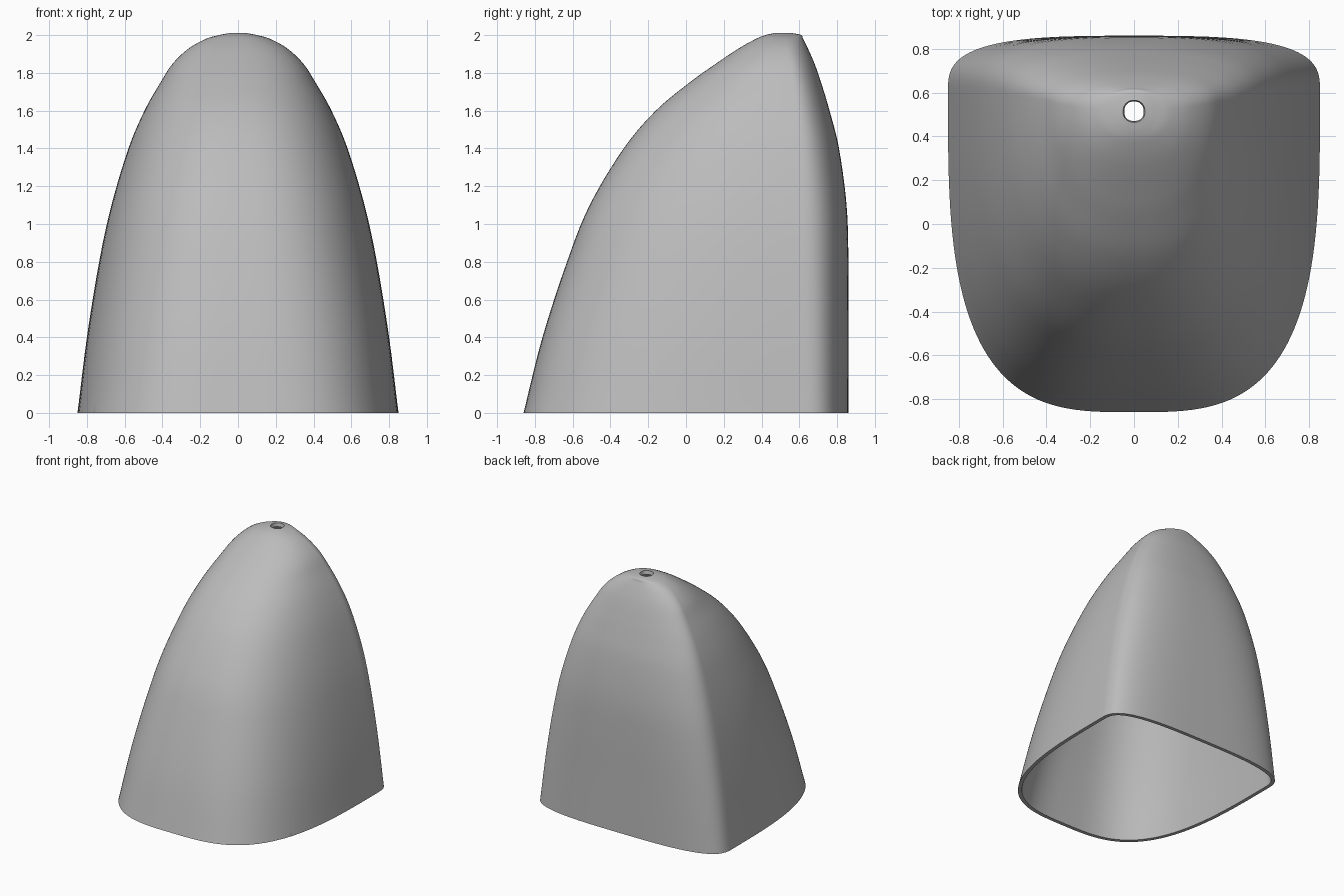
import bpy, bmesh, math

if "Cube" in bpy.data.objects:
    bpy.data.objects.remove(bpy.data.objects["Cube"], do_unlink=True)

SEGMENTS = 160
STEPS = 5
WALL = 0.03

# Stations up the shell: height, half width, front y, back y
STATIONS = [
    (-0.1, 0.87, -0.885, 0.86),
    (0, 0.85, -0.86, 0.86),
    (0.4, 0.8, -0.76, 0.86),
    (0.8, 0.735, -0.63, 0.86),
    (1.1, 0.67, -0.51, 0.85),
    (1.4, 0.58, -0.33, 0.81),
    (1.6, 0.495, -0.16, 0.76),
    (1.75, 0.41, 0.02, 0.715),
    (1.85, 0.345, 0.16, 0.68),
    (1.93, 0.26, 0.28, 0.645),
    (1.98, 0.17, 0.37, 0.62),
    (2.0, 0.1, 0.42, 0.61),
    (2.01, 0.05, 0.465, 0.565),
]


def catmull(a, b, c, d, t):
    return 0.5 * (2 * b + (c - a) * t + (2 * a - 5 * b + 4 * c - d) * t ** 2
                  + (3 * b - a - 3 * c + d) * t ** 3)


def smooth_stations(points):
    """Interpolate smoothly between the stations."""
    last = len(points) - 1
    out = []
    for i in range(last):
        quad = (points[max(i - 1, 0)], points[i], points[i + 1], points[min(i + 2, last)])
        for s in range(STEPS):
            out.append([catmull(*vals, s / STEPS) for vals in zip(*quad)])
    out.append(points[last])
    return out


def section(z, width, front, back):
    """Rounded plan outline: long bow at the front, flat back with soft corners."""
    centre = 0.6 - 0.085 * (max(z, 0) / 2) ** 6
    power = 3.2 - 0.5 * max(z, 0)
    ring = []
    for k in range(SEGMENTS):
        angle = math.tau * k / SEGMENTS
        c, s = math.cos(angle), math.sin(angle)
        reach = back - centre if s > 0 else centre - front
        x = math.copysign(abs(c) ** (2 / power), c) * width
        y = math.copysign(abs(s) ** (2 / power), s) * reach + centre
        ring.append((x, y, z))
    return ring


def cut(target, cutter):
    cutter.hide_render = True
    mod = target.modifiers.new("Cut", 'BOOLEAN')
    mod.operation = 'DIFFERENCE'
    mod.solver = 'EXACT'
    mod.object = cutter
    bpy.context.view_layer.objects.active = target
    bpy.ops.object.modifier_apply(modifier=mod.name)
    bpy.data.objects.remove(cutter, do_unlink=True)


def box(low, high):
    centre = [(a + b) / 2 for a, b in zip(low, high)]
    bpy.ops.mesh.primitive_cube_add(size=1, location=centre)
    obj = bpy.context.object
    obj.scale = [b - a for a, b in zip(low, high)]
    bpy.context.view_layer.update()
    return obj


# Lofted outer skin
bm = bmesh.new()
rings = [[bm.verts.new(p) for p in section(*st)] for st in smooth_stations(STATIONS)]
for lower, upper in zip(rings, rings[1:]):
    for k in range(SEGMENTS):
        n = (k + 1) % SEGMENTS
        bm.faces.new((lower[k], lower[n], upper[n], upper[k]))
mesh = bpy.data.meshes.new("domed_shell")
bm.to_mesh(mesh)
bm.free()
shell = bpy.data.objects.new("domed_shell", mesh)
bpy.context.collection.objects.link(shell)

# Wall thickness
solid = shell.modifiers.new("Wall", 'SOLIDIFY')
solid.thickness = WALL
solid.offset = -1
bpy.context.view_layer.objects.active = shell
bpy.ops.object.modifier_apply(modifier=solid.name)

# Flat base
cut(shell, box((-2, -2, -1), (2, 2, 0)))

# Round hole in the crown
bpy.ops.mesh.primitive_cylinder_add(vertices=64, radius=0.098, depth=1, location=(0, 0.515, 2))
cut(shell, bpy.context.object)

# Small relief notch low on each side
cut(shell, box((0.76, -0.7, -0.2), (1, -0.4, 0.3)))
cut(shell, box((-1, -0.7, -0.2), (-0.76, -0.4, 0.3)))

# Plain grey finish
grey = bpy.data.materials.new("plain grey")
grey.use_nodes = True
colour = (0.5, 0.5, 0.5, 1)
grey.diffuse_color = colour
grey.node_tree.nodes["Principled BSDF"].inputs["Base Color"].default_value = colour
shell.data.materials.clear()
shell.data.materials.append(grey)

# Smooth surface with crisp rims
bpy.ops.object.select_all(action='DESELECT')
shell.select_set(True)
bpy.context.view_layer.objects.active = shell
bpy.ops.object.shade_smooth_by_angle(angle=math.radians(35))
